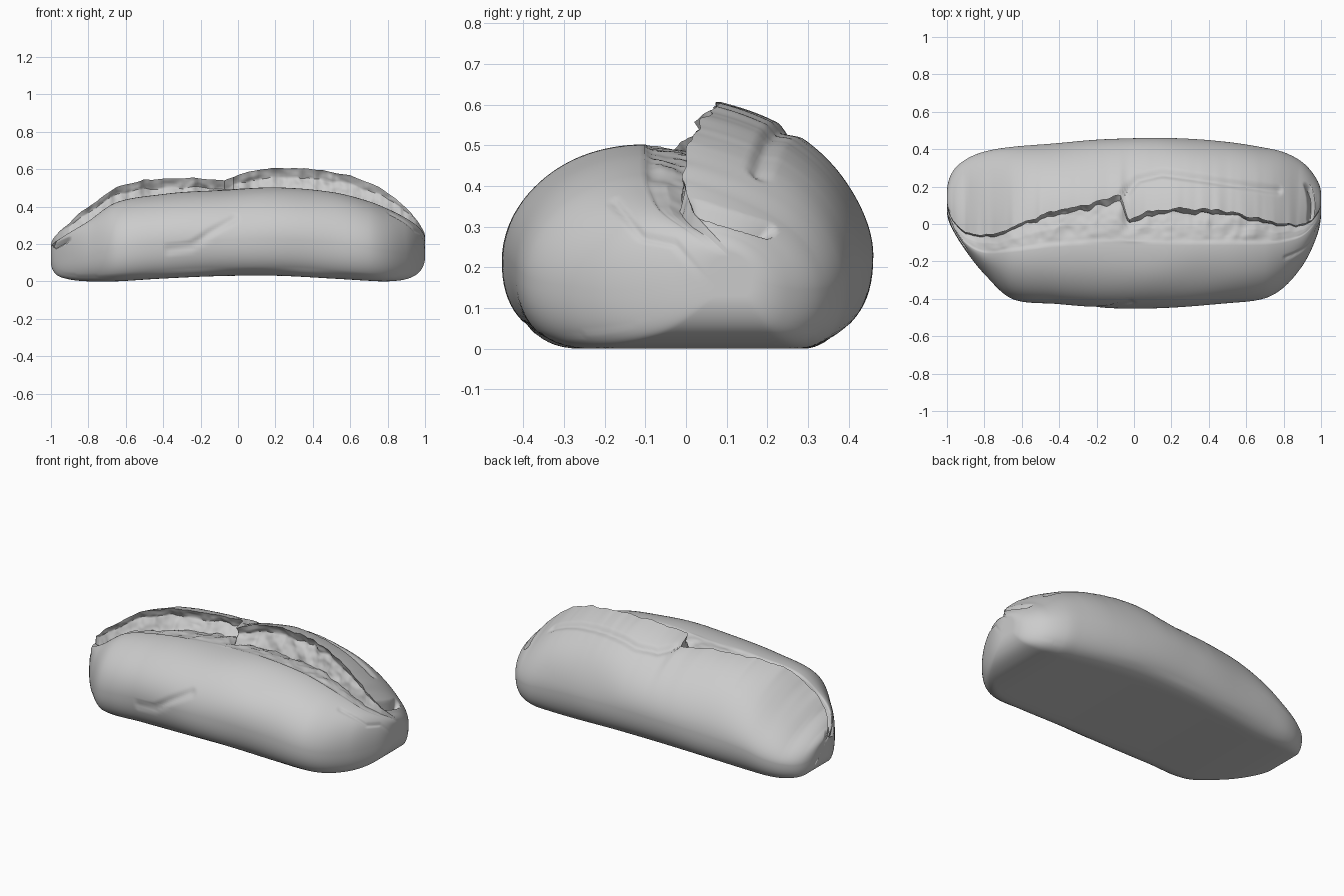
import bpy, bmesh, math
from mathutils import Vector, noise

if "Cube" in bpy.data.objects:
    bpy.data.objects.remove(bpy.data.objects["Cube"])

# Loaf stations: x, front y, back y, bottom z, front ridge y, front ridge z
BODY = [(-1.0, .07, .17, .10, .10, .18), (-.97, -.03, .28, .035, .00, .215),
        (-.9, -.14, .345, .01, -.10, .26), (-.8, -.265, .385, 0, -.15, .32),
        (-.65, -.40, .41, 0, -.14, .42), (-.4, -.43, .435, .015, -.11, .465),
        (-.1, -.45, .455, .028, -.10, .49), (.2, -.447, .46, .03, -.10, .50),
        (.5, -.425, .44, .015, -.10, .475), (.7, -.395, .41, .003, -.10, .425),
        (.8, -.34, .385, 0, -.09, .385), (.9, -.225, .33, .012, -.06, .335),
        (.97, -.085, .25, .05, .01, .285), (1.0, .06, .16, .13, .09, .225)]
# Torn lip of the back crust: x, y, z
LIP = [(-1.0, .12, .19), (-.97, .02, .25), (-.9, -.05, .31), (-.75, -.06, .43),
       (-.65, -.02, .505), (-.5, .045, .545), (-.35, .085, .55), (-.2, .115, .55),
       (-.07, .155, .54), (-.03, .02, .56), (.08, .07, .59), (.22, .08, .61),
       (.4, .08, .60), (.6, .045, .57), (.75, .01, .505), (.87, -.01, .415),
       (.95, .02, .335), (.98, .06, .29), (1.0, .11, .235)]
# Surface cracks as polylines
FLAP = [(-.05, .16), (.02, .24), (.15, .27), (.4, .235), (.77, .18)]
FRONT = [(-.37, .17), (-.25, .19), (-.15, .26), (-.02, .335)]
RIGHT_GAP = [(.02, .345), (.2, .29)]
RIGHT_LINE = [(-.18, .36), (-.11, .275), (-.03, .26), (.07, .14)]
LEFT_END = [(-.12, .22), (-.02, .19), (.06, .22), (.15, .15), (.2, .08)]


def lookup(table, x, smooth):
    """Interpolate a table by x, in arc angle so that the ends stay round."""
    ang = lambda r: math.asin(max(-1, min(1, r[0])))
    t = math.asin(max(-1, min(1, x)))
    i = max(k for k in range(len(table) - 1) if k == 0 or table[k][0] <= x)
    a, b = table[i], table[i + 1]
    p, q = table[max(i - 1, 0)], table[min(i + 2, len(table) - 1)]
    h = ang(b) - ang(a)
    s = (t - ang(a)) / h
    out = []
    for c in range(1, len(a)):
        if not smooth:
            out.append(a[c] + (b[c] - a[c]) * s)
            continue
        m0 = (b[c] - p[c]) / (ang(b) - ang(p)) * h
        m1 = (q[c] - a[c]) / (ang(q) - ang(a)) * h
        out.append((2*s**3 - 3*s**2 + 1) * a[c] + (s**3 - 2*s**2 + s) * m0
                   + (3*s**2 - 2*s**3) * b[c] + (s**3 - s**2) * m1)
    return out


def arc(cy, cz, ry, rz, a0, a1, count, n):
    """Part of a superellipse; angle 0 is sideways, 90 is along rz."""
    pts = []
    for k in range(count):
        a = math.radians(a0 + (a1 - a0) * k / count)
        pts.append((cy + ry * abs(math.cos(a)) ** (2 / n),
                    cz + rz * abs(math.sin(a)) ** (2 / n)))
    return pts


def polyline(points, counts):
    pts = []
    for (a, b), n in zip(zip(points, points[1:]), counts):
        pts += [(a[0] + (b[0] - a[0]) * k / n, a[1] + (b[1] - a[1]) * k / n)
                for k in range(n)]
    return pts


def crack(line, u, v, width):
    """1 on the line, falling to 0 at the given distance."""
    p = Vector((u, v))
    best = 9
    for a, b in zip(line, line[1:]):
        a, b = Vector(a), Vector(b)
        s = max(0, min(1, (p - a).dot(b - a) / (b - a).length_squared))
        best = min(best, (p - a - (b - a) * s).length)
    return max(0, 1 - best / width)


def fbm(x, y, z, f):
    return noise.noise(Vector((x, y, z)) * f) + .5 * noise.noise(Vector((x, y, z)) * f * 2.3)


def section(x):
    yf, yb, zb, yr, zf = lookup(BODY, x, True)
    yl, zl = lookup(LIP, x, False)
    end = min(1, (1 - abs(x)) / .12)
    # smooth crust line under the torn lip
    near = [lookup(LIP, x + .16 * (1 - abs(x)) * s / 4, False) for s in range(-4, 5)]
    yl0, zl0 = (sum(c) / 9 for c in zip(*near))
    zl0 -= .025 * end
    yl += .014 * end * fbm(x, 0, 3, 14)
    zl += .008 * end * fbm(x, 5, 0, 10)
    zm = zb + (zf - zb) * .42
    ins = .17 * (yb - yf)
    w = yl - yr
    k = max(0, min(1, w / .15)) * end
    # crust: front, base and back
    crust = arc(yr, zm, yf - yr, zf - zm, 90, 0, 40, 2.0)
    crust += arc(yf + ins, zm, -ins, zb - zm, 0, 90, 16, 2.3)
    crust += polyline([(yf + ins, zb), (yb - ins, zb)], [14])
    crust += arc(yb - ins, zm, ins, zb - zm, 90, 0, 16, 2.3)
    for i, (y, z) in enumerate(arc(yl0, zm, yb - yl0, zl0 - zm, 0, 90, 60, 1.85)):
        t = (i / 60) ** 4
        crust.append((y + (yl - yl0) * t, z + (zl - zl0) * t))
    # exposed crumb between lip and front ridge
    crumb = polyline([(yl, zl), (yl + .022 * k, zl - .05 * k),
                      (yl - .12 * w, zf - .036 * k), (yr + .5 * w, zf - .014 * k),
                      (yr + .1 * w, zf - .006 * k), (yr, zf)], [6, 14, 10, 8, 3])
    cy, cz = (yf + yb) / 2, zm
    ring = []
    for j, (y, z) in enumerate(crust + crumb):
        if j > len(crust):
            g = k * min(1, (j - len(crust)) / 4, (len(crust) + len(crumb) - j) / 6)
            y += .013 * g * fbm(x, y, z, 13)
            z += .011 * g * fbm(x + 4, y, z, 11)
        else:
            d = 0
            if z > .35 and y > .1:
                d += .016 * crack(FLAP, x, y, .03)
            if y < -.25:
                d += .011 * crack(FRONT, x, z, .03)
            if x > .8:
                d += .05 * crack(RIGHT_GAP, y, z, .02) + .01 * crack(RIGHT_LINE, y, z, .015)
            if x < -.85:
                d += .03 * crack(LEFT_END, y, z, .018)
            if z > zb + .03:
                d += .006 * end * noise.noise(Vector((x * 3, y * 4, z * 4)))
            v = Vector((y - cy, z - cz))
            if v.length > .02:
                v *= 1 - min(.5, d / v.length)
            y, z = cy + v.x, cz + v.y
        ring.append((x, y, max(0, z)))
    return ring


# Bread loaf lofted from its sections
bm = bmesh.new()
N = 260
rings = [[bm.verts.new(p) for p in section(math.sin(math.pi * (i / N - .5)))]
         for i in range(N + 1)]
for a, b in zip(rings, rings[1:]):
    for j in range(len(a)):
        n = (j + 1) % len(a)
        bm.faces.new((a[j], a[n], b[n], b[j]))
for r in (rings[0], rings[-1]):
    mid = bm.verts.new(sum((v.co for v in r), Vector()) / len(r))
    for j in range(len(r)):
        bm.faces.new((r[j], r[(j + 1) % len(r)], mid))
bmesh.ops.remove_doubles(bm, verts=bm.verts, dist=.0002)
bmesh.ops.recalc_face_normals(bm, faces=bm.faces)
mesh = bpy.data.meshes.new("bread_loaf")
bm.to_mesh(mesh)
bm.free()
loaf = bpy.data.objects.new("bread_loaf", mesh)
bpy.context.collection.objects.link(loaf)
bpy.context.view_layer.objects.active = loaf
loaf.select_set(True)
bpy.ops.object.shade_smooth_by_angle(angle=math.radians(50))
